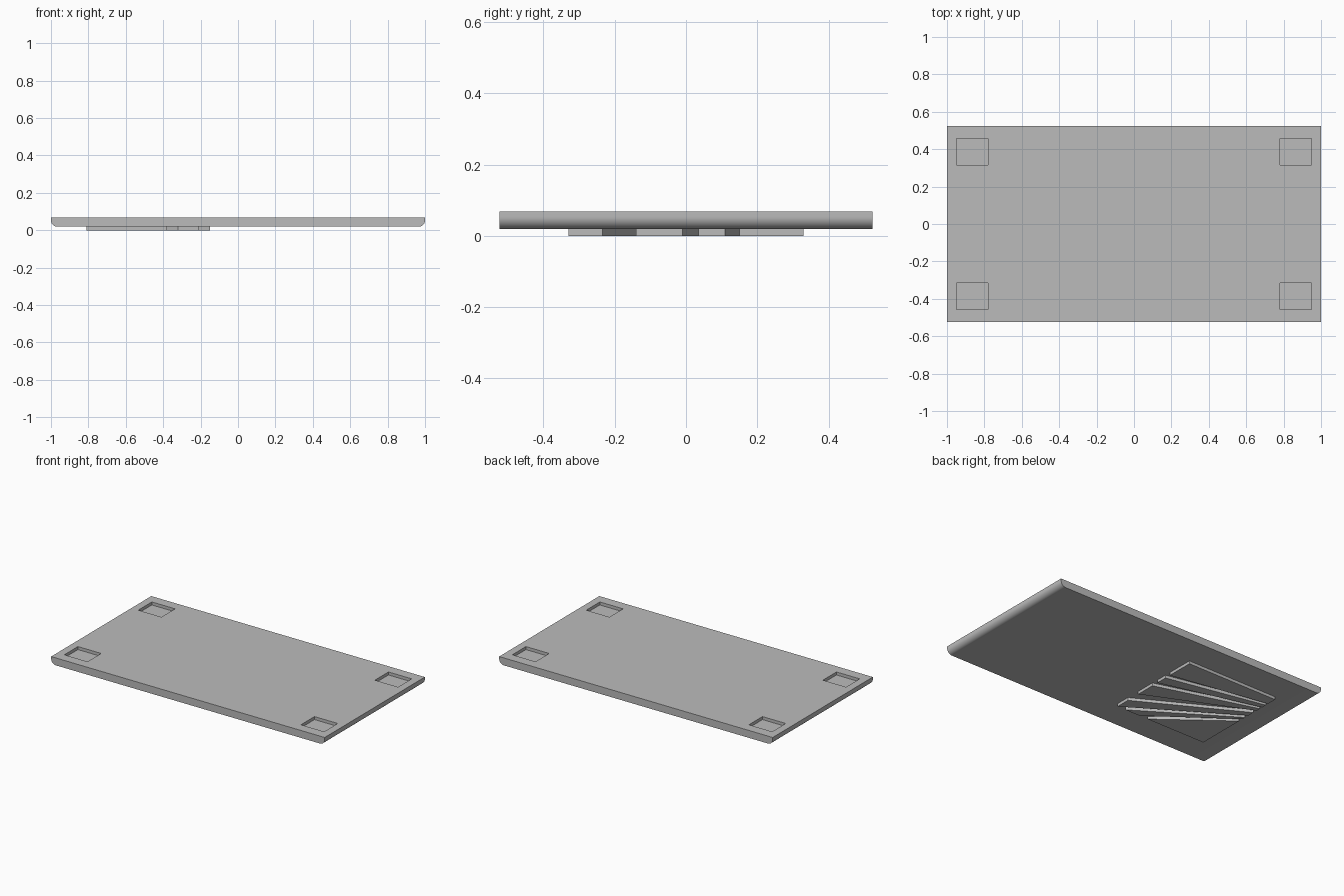
import bpy, bmesh, math

old = bpy.data.objects.get("Cube")
if old:
    bpy.data.objects.remove(old, do_unlink=True)

TOP, BASE, HALF_Y, RADIUS = 0.068, 0.019, 0.523, 0.035

grey = bpy.data.materials.new("plain grey")
grey.use_nodes = True
grey.diffuse_color = (0.5, 0.5, 0.5, 1)
grey.node_tree.nodes["Principled BSDF"].inputs["Base Color"].default_value = (0.5, 0.5, 0.5, 1)


def extrude_outline(name, points, offset):
    """Solid made by sweeping a closed outline of 3D points along an offset."""
    bm = bmesh.new()
    face = bm.faces.new([bm.verts.new(p) for p in points])
    swept = bmesh.ops.extrude_face_region(bm, geom=[face])["geom"]
    bmesh.ops.translate(bm, vec=offset,
                        verts=[v for v in swept if isinstance(v, bmesh.types.BMVert)])
    bmesh.ops.recalc_face_normals(bm, faces=bm.faces)
    mesh = bpy.data.meshes.new(name)
    bm.to_mesh(mesh)
    bm.free()
    mesh.materials.append(grey)
    obj = bpy.data.objects.new(name, mesh)
    bpy.context.collection.objects.link(obj)
    return obj


# Plate: flat top, rounded lower edges at both ends
right_arc = []
for i in range(13):
    a = math.pi / 2 * i / 12
    right_arc.append((1 - RADIUS + RADIUS * math.cos(a), BASE + RADIUS - RADIUS * math.sin(a)))
half = [(1, TOP)] + right_arc
profile = half + [(-x, z) for x, z in reversed(half)]
plate = extrude_outline("plate", [(x, -HALF_Y, z) for x, z in profile], (0, 2 * HALF_Y, 0))

# Four rectangular pockets in the top corners
cutters = []
for sx in (-1, 1):
    for sy in (-1, 1):
        corners = [(0.78, 0.315), (0.95, 0.315), (0.95, 0.457), (0.78, 0.457)]
        cutter = extrude_outline("pocket_cutter", [(sx * x, sy * y, TOP - 0.02) for x, y in corners],
                                 (0, 0, 0.05))
        cutter.hide_render = True
        cutters.append(cutter)
        mod = plate.modifiers.new("pocket", 'BOOLEAN')
        mod.operation = 'DIFFERENCE'
        mod.solver = 'EXACT'
        mod.object = cutter

bpy.ops.object.select_all(action='DESELECT')
plate.select_set(True)
bpy.context.view_layer.objects.active = plate
for mod in list(plate.modifiers):
    bpy.ops.object.modifier_apply(modifier=mod.name)
for cutter in cutters:
    bpy.data.objects.remove(cutter, do_unlink=True)
bpy.ops.object.shade_smooth_by_angle(angle=math.radians(30))

# Fan of raised ribs on the underside, trimmed to a square
L, R, E = -0.81, -0.15, 0.33
ribs = [
    [(L, E), (R, E), (R, 0.15), (L, 0.265)],
    [(L, 0.245), (R, 0.11), (R, 0.035), (L, 0.21)],
    [(L, 0.19), (R, -0.01), (R, -0.14), (L, 0.16)],
    [(L, 0.13), (R, -0.235), (R, -E), (L, 0.085)],
    [(L, 0.055), (-0.21, -E), (-0.32, -E), (L, 0.03)],
    [(L, 0.0), (-0.38, -E), (L, -E)],
]
for i, outline in enumerate(ribs):
    extrude_outline(f"underside_rib_{i + 1}", [(x, y, 0) for x, y in outline], (0, 0, BASE + 0.001))
